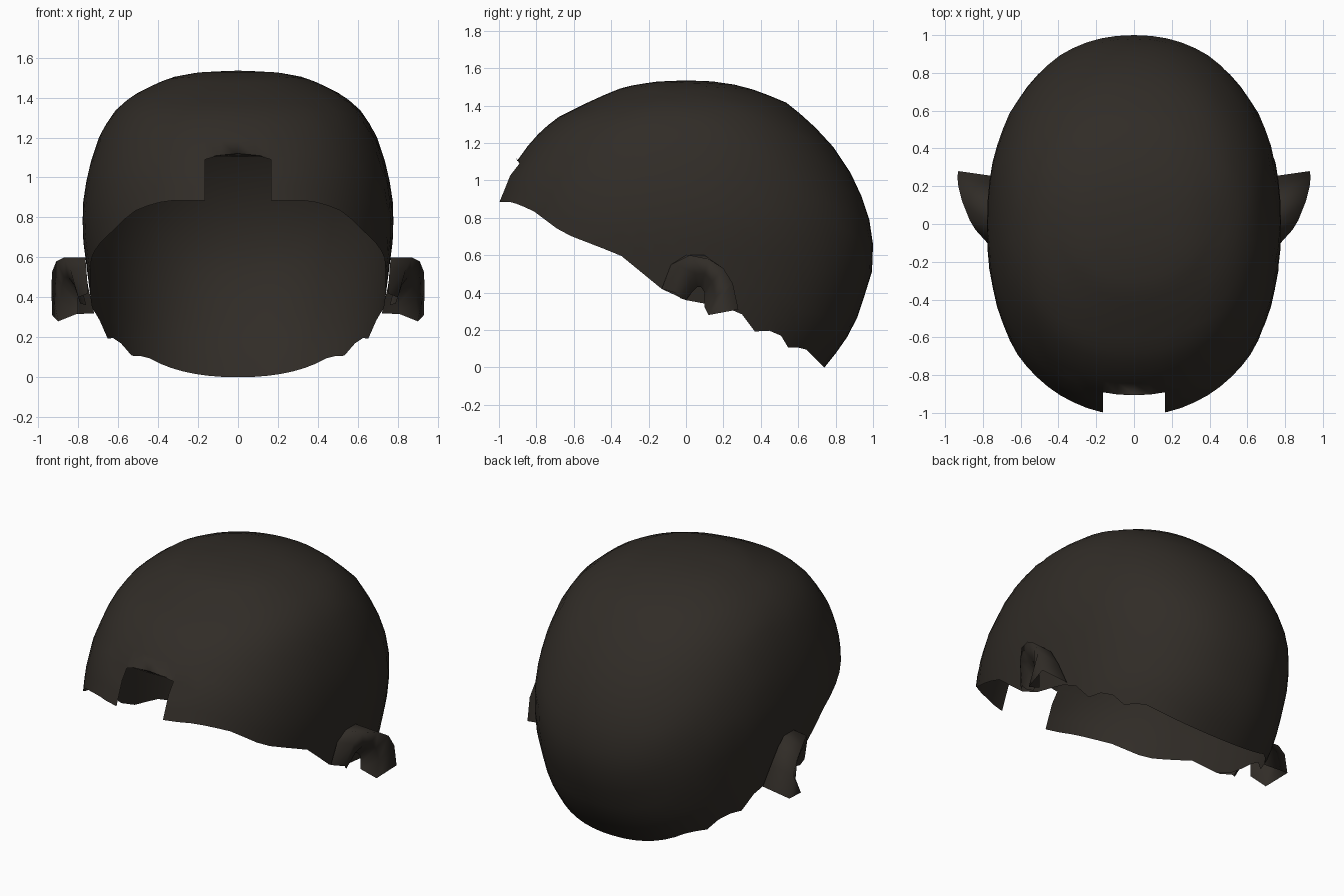
import bpy, bmesh, math

if "Cube" in bpy.data.objects:
    bpy.data.objects.remove(bpy.data.objects["Cube"])

# Horizontal slices of the cap: height, half width, front depth, back depth
SLICES = [(1.535, 0, 0, 0), (1.528, .19, .17, .18), (1.50, .34, .33, .32), (1.46, .43, .43, .43),
          (1.41, .53, .54, .55), (1.33, .62, .70, .64), (1.22, .69, .82, .76), (1.04, .75, .95, .88),
          (.88, .775, 1.015, .955), (.72, .78, 1.05, 1.0), (.53, .755, 1.07, 1.0), (.37, .735, 1.07, .95),
          (.22, .71, 1.05, .9), (.10, .67, 1.0, .82), (0, .66, 1.0, .74)]
# Ragged lower edge seen from the side: y, z
EDGE = [(-.93, .885), (-.82, .84), (-.66, .72), (-.35, .6), (-.13, .42), (-.05, .37), (.05, .35),
        (.28, .31), (.37, .19), (.49, .2), (.55, .1), (.63, .11), (.72, .02), (.74, 0)]
COLS, ROWS, POWER = 64, 18, 2 / 2.2


def edge_z(y):
    if y <= EDGE[0][0]:
        return EDGE[0][1]
    for (y0, z0), (y1, z1) in zip(EDGE, EDGE[1:]):
        if y <= y1:
            return z0 + (z1 - z0) * (y - y0) / (y1 - y0)
    return 0


def cap_point(a, u):
    i = min(int(u), len(SLICES) - 2)
    t = u - i
    z, w, f, b = [p + (q - p) * t for p, q in zip(SLICES[i], SLICES[i + 1])]
    c, s = math.cos(a), math.sin(a)
    x = math.copysign(abs(c) ** POWER, c) * w
    y = math.copysign(abs(s) ** POWER, s) * (b if s > 0 else f)
    return x, y, z


def lower_limit(a):
    lo, hi = 0, len(SLICES) - 1
    for _ in range(30):
        mid = (lo + hi) / 2
        p = cap_point(a, mid)
        if p[2] > edge_z(p[1]):
            lo = mid
        else:
            hi = mid
    return hi


def finish(bm, name, mat):
    bmesh.ops.recalc_face_normals(bm, faces=bm.faces)
    for f in bm.faces:
        f.smooth = True
    me = bpy.data.meshes.new(name)
    bm.to_mesh(me)
    bm.free()
    me.materials.append(mat)
    ob = bpy.data.objects.new(name, me)
    bpy.context.collection.objects.link(ob)
    return ob


dark = bpy.data.materials.new("dark_brown")
dark.diffuse_color = (.03, .025, .02, 1)
dark.use_nodes = True
dark.node_tree.nodes["Principled BSDF"].inputs["Base Color"].default_value = dark.diffuse_color

# Open skull cap
bm = bmesh.new()
apex = bm.verts.new((0, 0, SLICES[0][0]))
columns = []
for k in range(COLS):
    a = 2 * math.pi * k / COLS
    end = lower_limit(a)
    columns.append([apex] + [bm.verts.new(cap_point(a, end * r / ROWS)) for r in range(1, ROWS + 1)])
for k in range(COLS):
    p, q = columns[k], columns[(k + 1) % COLS]
    bm.faces.new((apex, p[1], q[1]))
    for r in range(1, ROWS):
        bm.faces.new((p[r], p[r + 1], q[r + 1], q[r]))

# Square notch in the front edge
HALF, TOP = .165, 1.1
for co, no in (((HALF, 0, 0), (1, 0, 0)), ((-HALF, 0, 0), (1, 0, 0)), ((0, 0, TOP), (0, 0, 1))):
    faces = [f for f in bm.faces if f.calc_center_median().y < -.6 and abs(f.calc_center_median().x) < .35]
    geom = set(faces)
    for f in faces:
        geom.update(f.edges)
        geom.update(f.verts)
    bmesh.ops.bisect_plane(bm, geom=list(geom), plane_co=co, plane_no=no, dist=1e-5)
gone = []
for f in bm.faces:
    c = f.calc_center_median()
    if c.y < -.6 and abs(c.x) < HALF and c.z < TOP:
        gone.append(f)
bmesh.ops.delete(bm, geom=gone, context='FACES')
for v in bm.verts:
    if v.co.y < -.6 and abs(v.co.x) < HALF + .001 and abs(v.co.z - TOP) < .001:
        v.co.z = 1.12 - .03 * (v.co.x / HALF) ** 2
finish(bm, "skull_cap", dark)

# Upper ears, lofted from the head over the rim into the hollow
EAR = [
    [(.75, -.13, .42), (.76, -.08, .55), (.765, 0, .6), (.765, .1, .6), (.765, .16, .55), (.75, .21, .45), (.72, .25, .32)],
    [(.80, -.06, .40), (.84, -.03, .54), (.87, .02, .6), (.91, .12, .58), (.93, .2, .53), (.935, .25, .45), (.93, .28, .31)],
    [(.79, -.03, .37), (.82, .02, .46), (.85, .05, .50), (.87, .1, .5), (.88, .14, .46), (.89, .16, .38), (.9, .12, .28)],
    [(.76, 0, .36), (.77, .03, .40), (.78, .06, .43), (.79, .08, .43), (.8, .1, .4), (.8, .1, .36), (.8, .1, .32)],
]
for side, name in ((1, "right_ear"), (-1, "left_ear")):
    bm = bmesh.new()
    rows = [[bm.verts.new((side * x, y, z)) for x, y, z in row] for row in EAR]
    for p, q in zip(rows, rows[1:]):
        for i in range(len(p) - 1):
            bm.faces.new((p[i], p[i + 1], q[i + 1], q[i]))
    finish(bm, name, dark)
